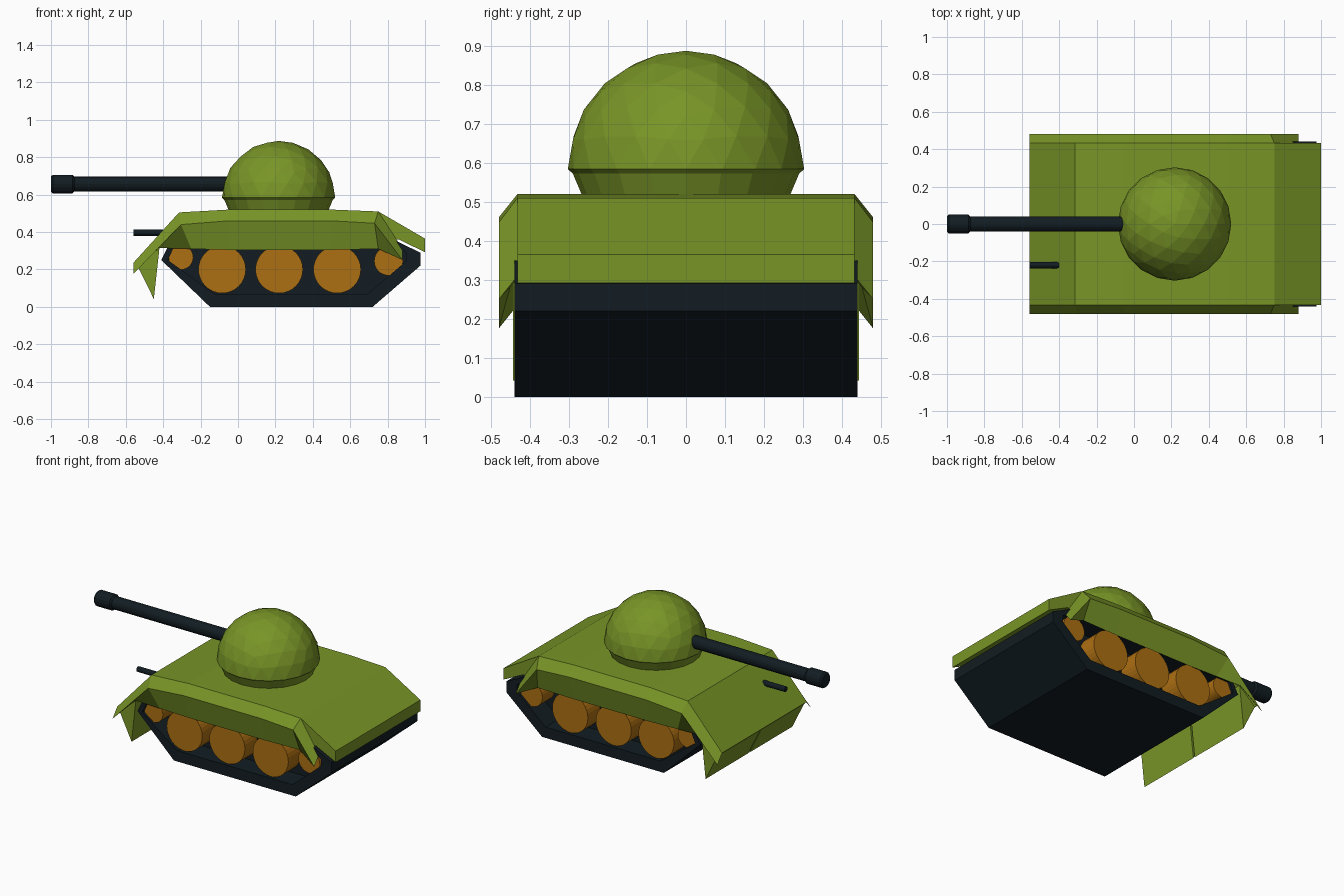
import bpy, bmesh
from math import sin, cos, tau

if "Cube" in bpy.data.objects:
    bpy.data.objects.remove(bpy.data.objects["Cube"])


def material(name, rgb):
    m = bpy.data.materials.new(name)
    m.diffuse_color = (*rgb, 1)
    m.use_nodes = True
    m.node_tree.nodes["Principled BSDF"].inputs["Base Color"].default_value = m.diffuse_color
    return m


GREEN = material("olive_paint", (0.19, 0.30, 0.02))
DARK = material("dark_metal", (0.006, 0.012, 0.016))
ORANGE = material("wheel_orange", (0.42, 0.16, 0.006))


def finish(bm, name, mat):
    bmesh.ops.recalc_face_normals(bm, faces=bm.faces)
    me = bpy.data.meshes.new(name)
    bm.to_mesh(me)
    bm.free()
    me.materials.append(mat)
    ob = bpy.data.objects.new(name, me)
    bpy.context.collection.objects.link(ob)
    return ob


def loft(name, rings, mat):
    """Skin a list of equal-length closed rings and cap both ends."""
    bm = bmesh.new()
    vs = [[bm.verts.new(p) for p in r] for r in rings]
    n = len(vs[0])
    for a, b in zip(vs, vs[1:]):
        for i in range(n):
            j = (i + 1) % n
            bm.faces.new((a[i], a[j], b[j], b[i]))
    bm.faces.new(vs[0])
    bm.faces.new(vs[-1])
    return finish(bm, name, mat)


def at_y(profile, y):
    return [(x, y, z) for x, z in profile]


def tube(name, y, z, stations, mat, n=16):
    """Lathe (x, radius) stations around an axis parallel to x."""
    loft(name, [[(x, y + r * cos(tau * i / n), z + r * sin(tau * i / n))
                 for i in range(n)] for x, r in stations], mat)


# Running gear body with a recessed bay on each side
outer = [(-.41, .25), (-.15, 0), (.72, 0), (.975, .22), (.975, .29), (.85, .35), (-.37, .33)]
inner = [(-.375, .25), (-.125, .07), (.695, .07), (.90, .245), (.90, .29), (.84, .325), (-.345, .315)]
loft("track_body", [at_y(inner, -.30), at_y(inner, -.44), at_y(outer, -.44),
                    at_y(outer, .44), at_y(inner, .44), at_y(inner, .30)], DARK)

# Upper hull
hull = [(-.56, .235), (-.315, .505), (-.05, .52), (.5, .52), (.75, .51), (1, .365),
        (1, .292), (.86, .36), (-.40, .335), (-.53, .205)]
loft("upper_hull", [at_y(hull, -.432), at_y(hull, .432)], GREEN)

# Fenders: bevelled top edge, then skirt tucking inward
top = [(-.56, .235), (-.315, .505), (-.05, .52), (.5, .52), (.75, .51), (.88, .31)]
mid = [(-.56, .175), (-.305, .44), (-.05, .46), (.5, .46), (.73, .447), (.88, .25)]
low = [(-.425, .315), (-.25, .31), (-.05, .305), (.5, .305), (.75, .31), (.86, .29)]
flap = [(-.535, .215), (-.45, .042), (-.42, .315)]
for s, side in ((-1, "near"), (1, "far")):
    loft(f"fender_{side}", [[(t[0], s * .432, t[1]), (m[0], s * .48, m[1]), (b[0], s * .442, b[1])]
                            for t, m, b in zip(top, mid, low)], GREEN)
    # Hanging mud flap, split at the centre line
    loft(f"mud_flap_{side}", [at_y(flap, s * .006), at_y(flap, s * .443)], GREEN)
    # Road wheels and end rollers
    for k, (x, z, r) in enumerate([(-.305, .265, .066), (-.085, .2, .127), (.22, .2, .127),
                                   (.53, .2, .127), (.805, .245, .077)]):
        loft(f"wheel_{side}_{k + 1}",
             [[(x + r * cos(tau * i / 32), s * y, z + r * sin(tau * i / 32)) for i in range(32)]
              for y in (.25, .425)], ORANGE)

# Turret dome: faceted upper half sphere
bm = bmesh.new()
bmesh.ops.create_icosphere(bm, subdivisions=3, radius=.303)
bmesh.ops.bisect_plane(bm, geom=bm.verts[:] + bm.edges[:] + bm.faces[:],
                       plane_co=(0, 0, 0), plane_no=(0, 0, 1), clear_inner=True)
dome = finish(bm, "turret_dome", GREEN)
dome.location = (.217, 0, .584)

# Turret collar
loft("turret_collar", [[(.217 + r * cos(tau * i / 20), r * sin(tau * i / 20), z) for i in range(20)]
                       for r, z in ((.303, .584), (.29, .572), (.265, .513))], GREEN)

# Main gun with muzzle sleeve, and hull gun
tube("main_gun", 0, .656, [(-1, .042), (-.99, .05), (-.885, .05), (-.875, .04), (.02, .04)], DARK)
tube("hull_gun", -.22, .397, [(-.56, .017), (-.40, .017)], DARK, 12)
